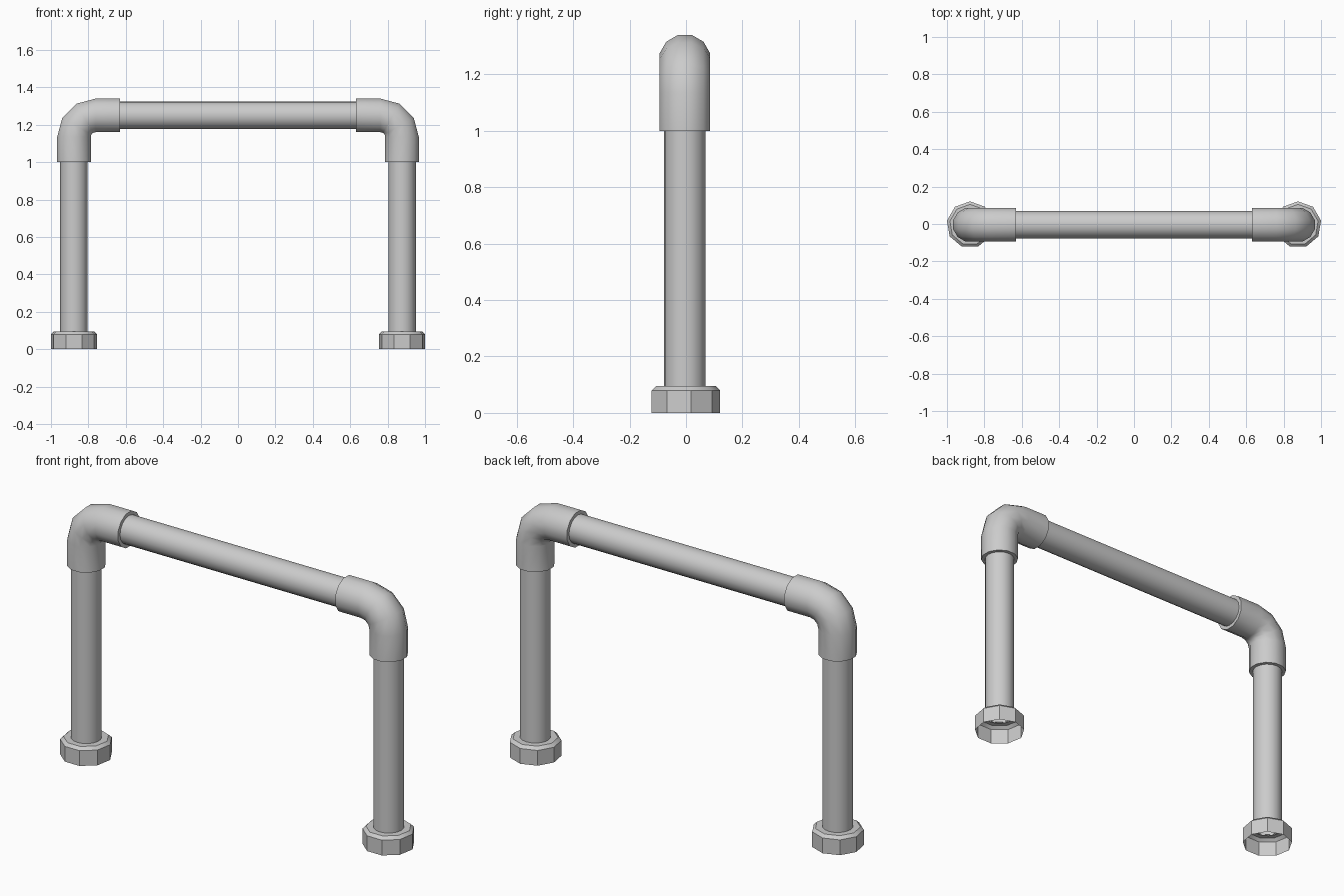
import bpy
import bmesh
from math import sin, cos, pi, radians
from mathutils import Vector

cube = bpy.data.objects.get("Cube")
if cube:
    bpy.data.objects.remove(cube)

# Single painted metal colour
grey = bpy.data.materials.new("pale_grey")
grey.use_nodes = True
grey.diffuse_color = (0.6, 0.6, 0.6, 1)
grey.node_tree.nodes["Principled BSDF"].inputs["Base Color"].default_value = (0.6, 0.6, 0.6, 1)

LEG_X = 0.877     # leg centre line
BAR_Z = 1.25      # cross bar centre line
MID_Y = -0.004
PIPE_R = 0.0735
ELBOW_R = 0.093
BEND_R = 0.115


def tube(name, rings, sides, phase=0.0, side=1):
    """Skin rings of (x, z, turn, radius); turn 0 runs up, a quarter turn runs inward."""
    bm = bmesh.new()
    loops = []
    for x, z, turn, r in rings:
        centre = Vector((x, MID_Y, z))
        across = Vector((cos(turn), 0, sin(turn)))
        loop = []
        for k in range(sides):
            a = phase + 2 * pi * k / sides
            p = centre + r * (cos(a) * Vector((0, 1, 0)) + sin(a) * across)
            p.x *= side
            loop.append(bm.verts.new(p))
        loops.append(loop)
    for low, up in zip(loops, loops[1:]):
        for k in range(sides):
            j = (k + 1) % sides
            bm.faces.new((low[j], low[k], up[k], up[j]))
    if side < 0:
        bmesh.ops.reverse_faces(bm, faces=bm.faces[:])
    mesh = bpy.data.meshes.new(name)
    bm.to_mesh(mesh)
    bm.free()
    mesh.materials.append(grey)
    obj = bpy.data.objects.new(name, mesh)
    bpy.context.collection.objects.link(obj)
    bpy.ops.object.select_all(action='DESELECT')
    obj.select_set(True)
    bpy.context.view_layer.objects.active = obj
    bpy.ops.object.shade_smooth_by_angle(angle=radians(35))
    return obj


for label, s in (("left", 1), ("right", -1)):
    # Nine-sided floor collar, hollow underneath
    collar = [(0, 0.125), (0.08, 0.125), (0.095, 0.109), (0.095, PIPE_R)]
    tube(label + "_foot_collar", [(LEG_X, z, 0, r) for z, r in collar], 9, 0, s)

    # Upright pipe
    tube(label + "_leg", [(LEG_X, z, 0, PIPE_R) for z in (0.09, 1.1)], 16, 0, s)

    # Elbow joint with flat rims where the pipes enter
    bend_x, bend_z = LEG_X - BEND_R, BAR_Z - BEND_R
    rings = [(LEG_X, 1.0, 0, 0.07), (LEG_X, 1.0, 0, ELBOW_R)]
    for i in range(4):
        t = i * pi / 6
        rings.append((bend_x + BEND_R * cos(t), bend_z + BEND_R * sin(t), t, ELBOW_R))
    rings += [(0.63, BAR_Z, pi / 2, ELBOW_R), (0.63, BAR_Z, pi / 2, 0.07)]
    tube(label + "_elbow", rings, 12, pi / 12, s)

# Horizontal pipe
tube("cross_bar", [(x, BAR_Z, pi / 2, PIPE_R) for x in (0.72, -0.72)], 16)
